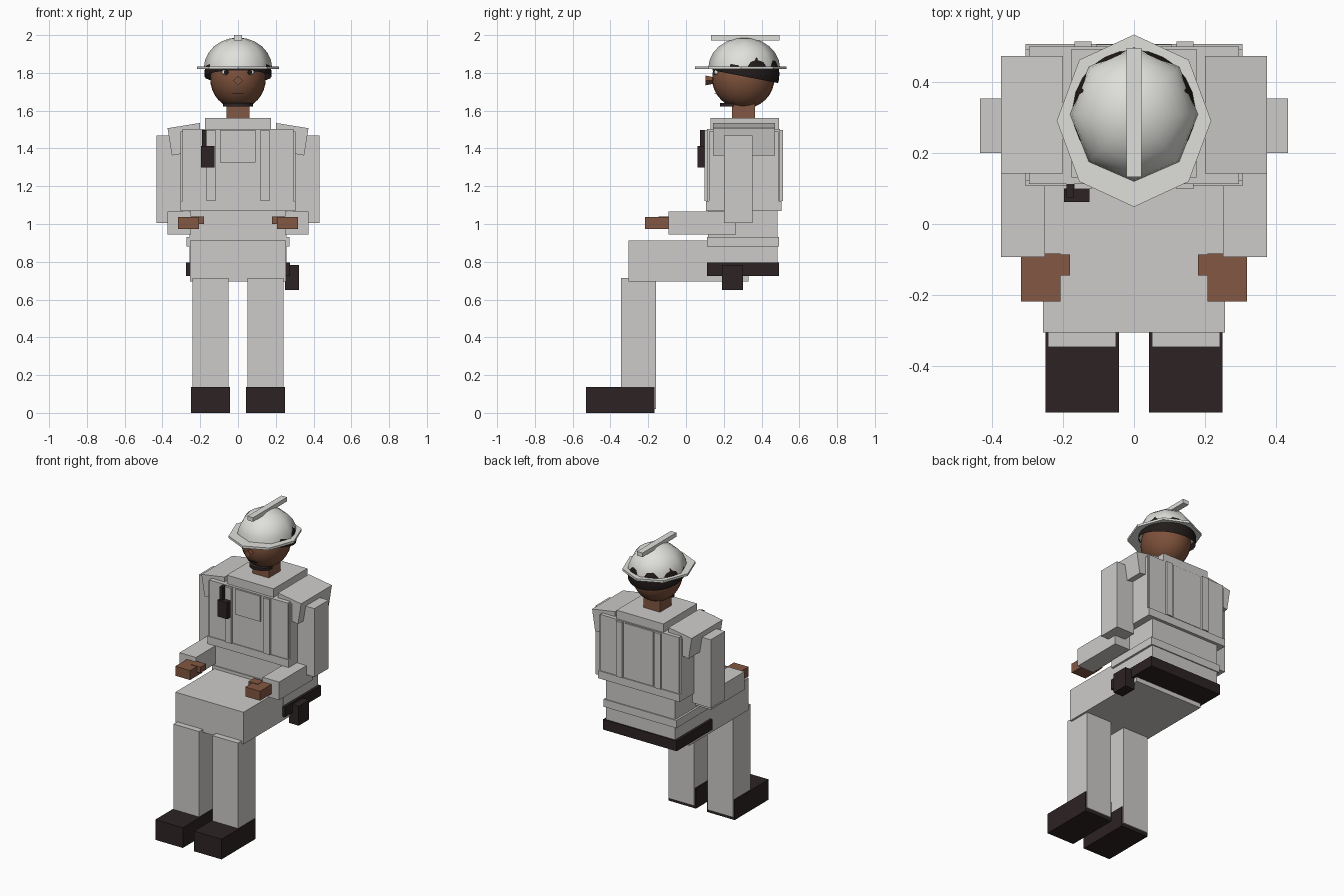
import bpy, bmesh, math
from mathutils import Matrix, Vector

if "Cube" in bpy.data.objects:
    bpy.data.objects.remove(bpy.data.objects["Cube"])


def material(name, rgb):
    m = bpy.data.materials.new(name)
    m.diffuse_color = (*rgb, 1)
    m.use_nodes = True
    m.node_tree.nodes["Principled BSDF"].inputs["Base Color"].default_value = m.diffuse_color
    return m


CLOTH = material("grey cloth", (0.61, 0.60, 0.585))
SHELL = material("helmet white", (0.74, 0.74, 0.71))
SKIN = material("skin", (0.225, 0.097, 0.055))
FACE = material("face skin", (0.205, 0.082, 0.043))
DARK = material("dark leather", (0.026, 0.017, 0.017))
HAIR = material("black hair", (0.016, 0.011, 0.010))
WHITE = material("eye white", (0.75, 0.75, 0.75))


def finish(name, bm, mat, smooth=False):
    bmesh.ops.recalc_face_normals(bm, faces=bm.faces)
    me = bpy.data.meshes.new(name)
    bm.to_mesh(me)
    bm.free()
    me.materials.append(mat)
    for p in me.polygons:
        p.use_smooth = smooth
    ob = bpy.data.objects.new(name, me)
    bpy.context.collection.objects.link(ob)
    return ob


def box(name, mat, x, y, z):
    """Box from (min, max) pairs."""
    bm = bmesh.new()
    bmesh.ops.create_cube(bm, size=1)
    for v in bm.verts:
        v.co = [(a + b) / 2 + c * (b - a) for (a, b), c in zip((x, y, z), v.co)]
    return finish(name, bm, mat)


def pair(name, mat, x, y, z):
    """The same box on both sides."""
    box(name + "_left", mat, x, y, z)
    box(name + "_right", mat, (-x[1], -x[0]), y, z)


def ball(name, mat, centre, radii, seg=24, rings=16, cut=None, tilt=0):
    """Ellipsoid; cut keeps the part above that unit height, tilt leans it back."""
    bm = bmesh.new()
    bmesh.ops.create_uvsphere(bm, u_segments=seg, v_segments=rings, radius=1)
    if cut is not None:
        bmesh.ops.bisect_plane(bm, geom=bm.verts[:] + bm.edges[:] + bm.faces[:], dist=1e-5,
                               plane_co=(0, 0, cut), plane_no=(0, 0, 1), clear_inner=True)
    bm.transform(Matrix.Translation(centre) @ Matrix.Rotation(tilt, 4, 'X') @ Matrix.Diagonal((*radii, 1)))
    return finish(name, bm, mat, True)


def prism(name, mat, pts, axis, lo, hi):
    """Outline extruded along y or z."""
    bm = bmesh.new()
    at = (lambda p, t: (p[0], t, p[1])) if axis == 'y' else (lambda p, t: (p[0], p[1], t))
    a = [bm.verts.new(at(p, lo)) for p in pts]
    b = [bm.verts.new(at(p, hi)) for p in pts]
    bm.faces.new(a)
    bm.faces.new(b)
    n = len(pts)
    for i in range(n):
        bm.faces.new((a[i], a[(i + 1) % n], b[(i + 1) % n], b[i]))
    return finish(name, bm, mat)


# Legs and shoes
box("thighs", CLOTH, (-0.255, 0.255), (-0.305, 0.33), (0.695, 0.912))
pair("shin", CLOTH, (0.05, 0.242), (-0.345, -0.158), (0.02, 0.715))
pair("shoe", DARK, (0.042, 0.248), (-0.53, -0.167), (0, 0.137))

# Torso
box("lower_torso", CLOTH, (-0.258, 0.258), (0.117, 0.485), (0.79, 1.08))
box("waist_band", CLOTH, (-0.272, 0.272), (0.11, 0.492), (0.88, 0.932))
box("belt", DARK, (-0.275, 0.275), (0.11, 0.493), (0.725, 0.795))
box("holster", DARK, (0.25, 0.322), (0.19, 0.302), (0.65, 0.782))
box("vest", CLOTH, (-0.295, 0.295), (0.112, 0.498), (1.08, 1.502))
box("vest_hem", CLOTH, (-0.305, 0.305), (0.107, 0.505), (1.07, 1.122))
box("vest_side_panels", CLOTH, (-0.305, 0.305), (0.122, 0.49), (1.12, 1.49))
box("collar", CLOTH, (-0.175, 0.175), (0.13, 0.492), (1.45, 1.56))

# Vest straps, front pocket and back panel
pair("front_strap", CLOTH, (0.12, 0.167), (0.098, 0.12), (1.122, 1.497))
pair("back_strap", CLOTH, (0.12, 0.167), (0.49, 0.513), (1.122, 1.497))
box("front_pocket", CLOTH, (-0.094, 0.092), (0.104, 0.12), (1.325, 1.498))
box("back_panel", CLOTH, (-0.105, 0.105), (0.49, 0.504), (1.125, 1.495))

# Radio on the chest
box("radio", DARK, (-0.197, -0.125), (0.062, 0.1), (1.30, 1.412))
box("radio_antenna", DARK, (-0.19, -0.168), (0.075, 0.112), (1.40, 1.498))

# Arms and hands
for side, s in (("left", 1), ("right", -1)):
    outline = [(0.2, 1.535), (0.373, 1.507), (0.35, 1.363), (0.302, 1.371), (0.2, 1.39)]
    prism("shoulder_pad_" + side, CLOTH, [(s * x, z) for x, z in outline], 'y', 0.142, 0.472)
pair("upper_arm", CLOTH, (0.295, 0.432), (0.2, 0.352), (1.005, 1.468))
pair("forearm", CLOTH, (0.25, 0.373), (-0.093, 0.265), (0.945, 1.067))
pair("hand", SKIN, (0.207, 0.317), (-0.217, -0.083), (0.973, 1.037))
pair("thumb", SKIN, (0.18, 0.25), (-0.145, -0.085), (1.0, 1.04))

# Neck, head and hair
box("neck", SKIN, (-0.061, 0.061), (0.243, 0.365), (1.53, 1.65))
ball("head", FACE, (0, 0.303, 1.77), (0.147, 0.165, 0.16))
ball("hair", HAIR, (0, 0.317, 1.795), (0.178, 0.178, 0.172), cut=-0.09, tilt=math.radians(-11))

# Face
bm = bmesh.new()
bmesh.ops.create_cone(bm, segments=4, radius1=0.026, radius2=0.016, depth=0.05, cap_ends=True)
bm.transform(Matrix.Translation((0, 0.128, 1.76)) @ Matrix.Rotation(math.pi / 2, 4, 'X')
             @ Matrix.Rotation(math.pi, 4, 'X'))
finish("nose", bm, FACE)
box("mouth", HAIR, (-0.03, 0.03), (0.152, 0.16), (1.688, 1.691))
for side, s in (("left", 1), ("right", -1)):
    ball("eye_" + side, WHITE, (s * 0.066, 0.161, 1.803), (0.021, 0.012, 0.014), 12, 8)
    ball("pupil_" + side, HAIR, (s * 0.063, 0.153, 1.803), (0.012, 0.007, 0.013), 12, 8)

# Chin strap as a flat half disc under the jaw
arc = [math.pi + math.pi * i / 8 for i in range(9)]
prism("chin_strap", DARK, [(0.08 * math.cos(a), 0.255 + 0.075 * math.sin(a)) for a in arc], 'z', 1.622, 1.64)

# Eight-sided helmet with brim and ridge
ball("helmet_dome", SHELL, (0, 0.308, 1.825), (0.181, 0.19, 0.162), 8, 12, cut=0)
ring = [math.pi * i / 4 for i in range(8)]
prism("helmet_brim", SHELL, [(0.217 * math.cos(a), 0.29 + 0.242 * math.sin(a)) for a in ring], 'z', 1.82, 1.835)
box("helmet_ridge", SHELL, (-0.021, 0.021), (0.132, 0.495), (1.972, 2.0))
